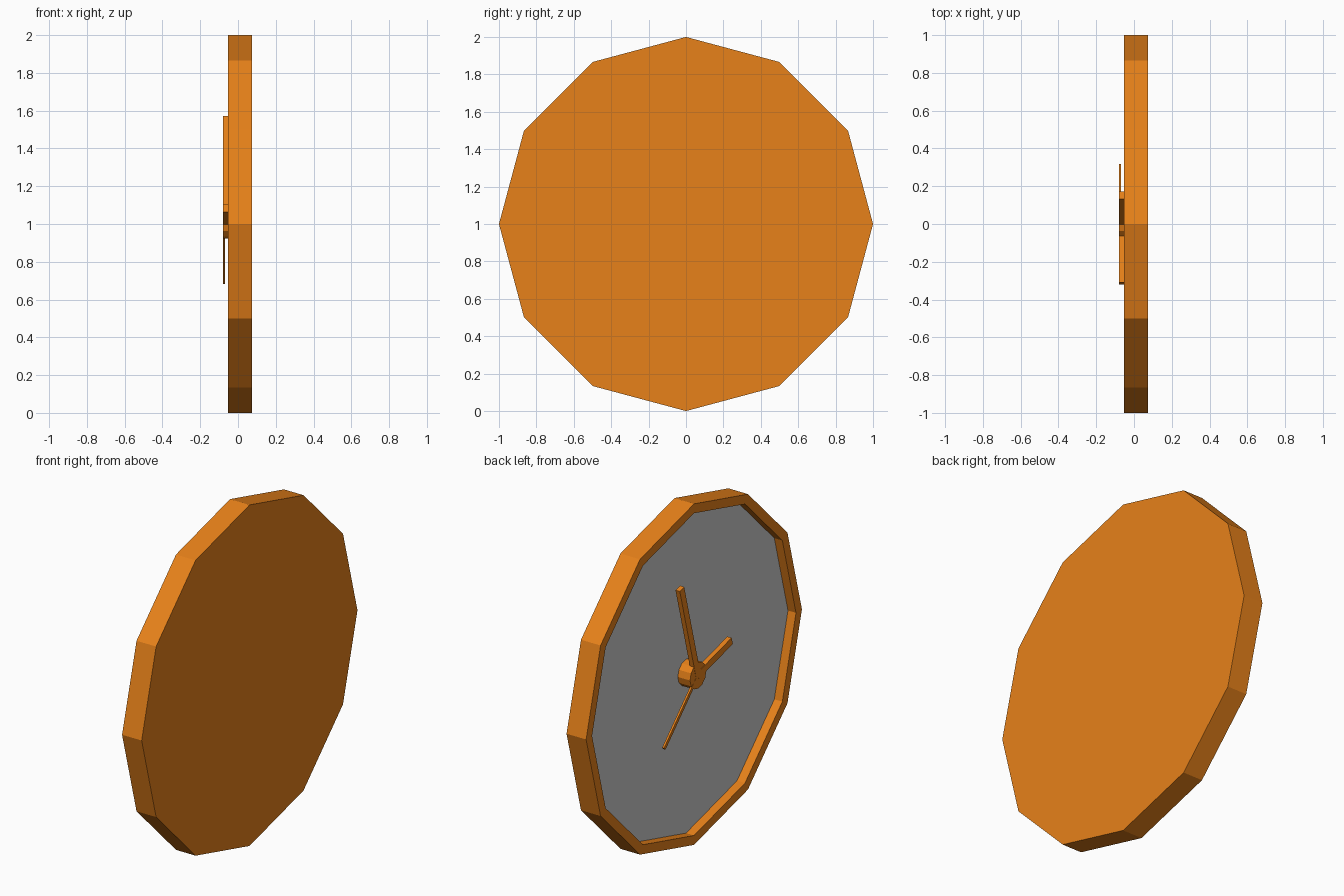
import bpy, bmesh
from math import cos, sin, radians, pi
from mathutils import Matrix

if "Cube" in bpy.data.objects:
    bpy.data.objects.remove(bpy.data.objects["Cube"])

SIDES = 12
FRONT, FLOOR, BACK = -0.052, 0.0, 0.075   # x positions; the clock faces -x
TIP = -0.08                               # front of hands and hub

orange = bpy.data.materials.new("orange")
orange.diffuse_color = (0.8, 0.22, 0.01, 1)
orange.use_nodes = True
orange.node_tree.nodes["Principled BSDF"].inputs["Base Color"].default_value = orange.diffuse_color


def finish(name, bm, mat=None):
    bmesh.ops.translate(bm, vec=(0, 0, 1), verts=bm.verts)
    me = bpy.data.meshes.new(name)
    bm.to_mesh(me)
    bm.free()
    if mat:
        me.materials.append(mat)
    ob = bpy.data.objects.new(name, me)
    bpy.context.collection.objects.link(ob)
    return ob


def ring(bm, x, r):
    return [bm.verts.new((x, r * cos(2 * pi * i / SIDES), r * sin(2 * pi * i / SIDES)))
            for i in range(SIDES)]


def turned(name, profile, cap_start, cap_end, mat=None):
    """Polygonal solid around the x axis from (x, radius) steps."""
    bm = bmesh.new()
    rings = [ring(bm, x, r) for x, r in profile]
    for a, b in zip(rings, rings[1:]):
        for i in range(SIDES):
            j = (i + 1) % SIDES
            bm.faces.new((a[i], b[i], b[j], a[j]))
    if cap_start:
        bm.faces.new(rings[0])
    if cap_end:
        bm.faces.new(rings[-1][::-1])
    return finish(name, bm, mat)


def hand(name, angle, length, width, depth):
    """Flat bar from the hub centre, angle measured from +y towards +z."""
    bm = bmesh.new()
    bmesh.ops.create_cube(bm, size=1)
    bmesh.ops.scale(bm, vec=(depth, length, width), verts=bm.verts)
    bmesh.ops.translate(bm, vec=(TIP + depth / 2, length / 2, 0), verts=bm.verts)
    bmesh.ops.rotate(bm, matrix=Matrix.Rotation(radians(angle), 3, 'X'), verts=bm.verts)
    return finish(name, bm, orange)


# Case: flat back, outer wall, rim and inner wall of the recess
turned("case", [(BACK, 1), (FRONT, 1), (FRONT, 0.945), (FLOOR, 0.945)], True, False, orange)

# Grey dial at the bottom of the recess
bm = bmesh.new()
bm.faces.new(ring(bm, FLOOR, 0.945)[::-1])
finish("dial", bm)

# Hub and hands
turned("hub", [(FLOOR, 0.076), (TIP + 0.001, 0.076)], True, True, orange)
hand("minute_hand", 75, 0.585, 0.042, 0.028)
hand("hour_hand", 165, 0.325, 0.042, 0.028)
hand("second_hand", -45, 0.44, 0.02, 0.012)
